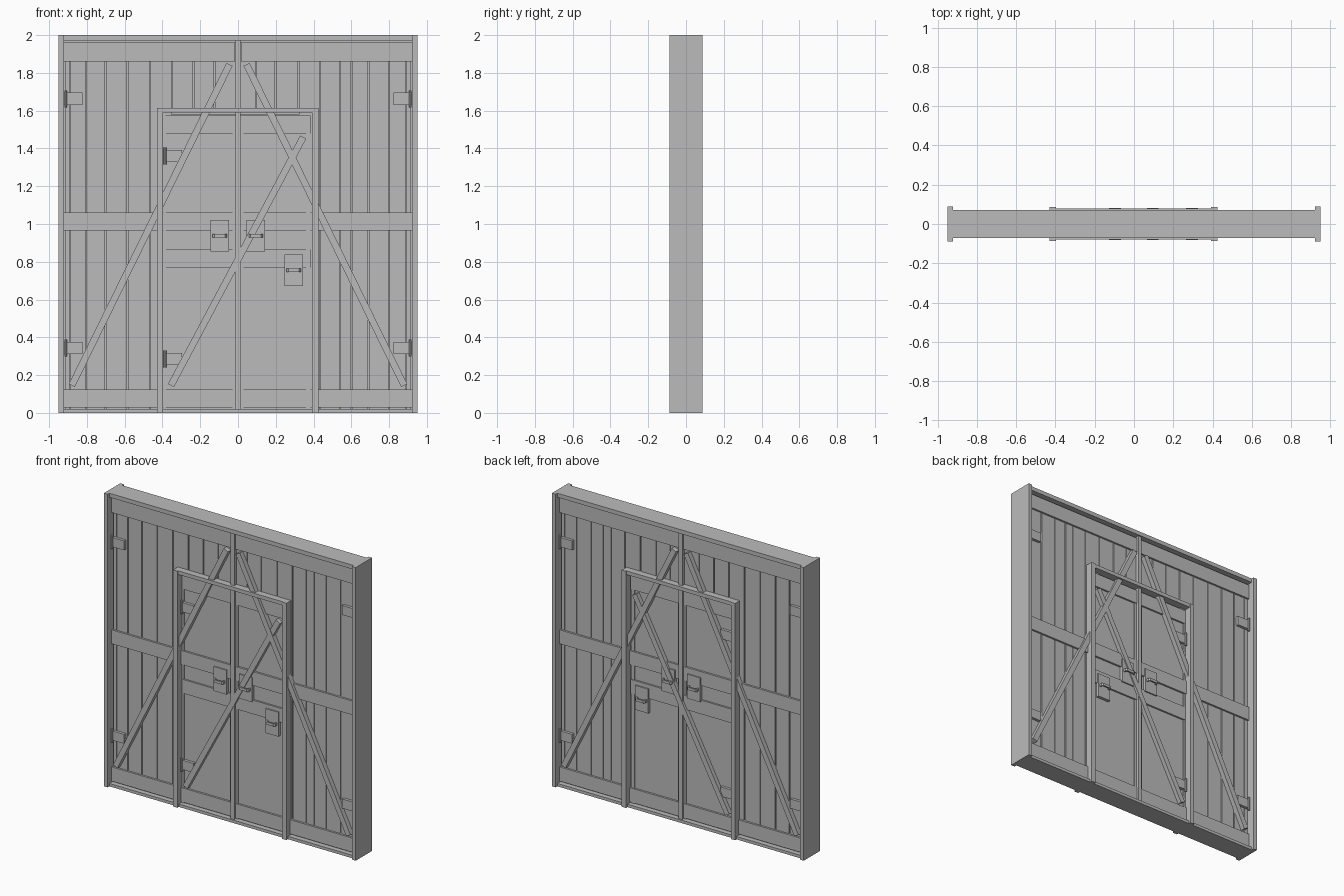
import bpy
import bmesh
import math
from mathutils import Matrix

cube = bpy.data.objects.get("Cube")
if cube:
    bpy.data.objects.remove(cube, do_unlink=True)

GREY = (0.5, 0.5, 0.5, 1)
grey = bpy.data.materials.new("plain_grey")
grey.use_nodes = True
grey.diffuse_color = GREY
grey.node_tree.nodes["Principled BSDF"].inputs["Base Color"].default_value = GREY


def finish(name, bm):
    bmesh.ops.recalc_face_normals(bm, faces=bm.faces)
    mesh = bpy.data.meshes.new(name)
    bm.to_mesh(mesh)
    bm.free()
    mesh.materials.append(grey)
    ob = bpy.data.objects.new(name, mesh)
    bpy.context.collection.objects.link(ob)
    return ob


def box(name, x0, x1, z0, z1, depth):
    """Box running through the gate, reaching depth on front and back."""
    bm = bmesh.new()
    size = Matrix.Diagonal((x1 - x0, 2 * depth, z1 - z0, 1))
    place = Matrix.Translation(((x0 + x1) / 2, 0, (z0 + z1) / 2))
    bmesh.ops.create_cube(bm, size=1, matrix=place @ size)
    return finish(name, bm)


def brace(name, x0, z0, x1, z1, width=0.036, depth=0.067):
    """Slanted bar between two points, showing on both faces."""
    bm = bmesh.new()
    dx, dz = x1 - x0, z1 - z0
    place = Matrix.Translation(((x0 + x1) / 2, 0, (z0 + z1) / 2))
    turn = Matrix.Rotation(math.atan2(dx, dz), 4, "Y")
    size = Matrix.Diagonal((width, 2 * depth, math.hypot(dx, dz), 1))
    bmesh.ops.create_cube(bm, size=1, matrix=place @ turn @ size)
    return finish(name, bm)


def pull(name, x, z, side):
    """Strap handle, a bent profile extruded upward."""
    outer = [(-.038, .05), (-.038, .072), (-.028, .082), (.028, .082), (.038, .072), (.038, .05)]
    inner = [(.028, .05), (.028, .068), (.022, .072), (-.022, .072), (-.028, .068), (-.028, .05)]
    bm = bmesh.new()
    ring = [bm.verts.new((x + px, side * py, z - 0.009)) for px, py in outer + inner]
    face = bm.faces.new(ring)
    top = bmesh.ops.extrude_face_region(bm, geom=[face])["geom"]
    moved = [v for v in top if isinstance(v, bmesh.types.BMVert)]
    bmesh.ops.translate(bm, verts=moved, vec=(0, 0, 0.018))
    return finish(name, bm)


def hinge(name, x, z, side):
    """Leaf plate with a round pin, opening toward the given side."""
    a, b = sorted((x, x + side * 0.098))
    box(name + "_leaf", a, b, z - 0.032, z + 0.032, 0.054)
    for y in (-0.054, 0.054):
        bm = bmesh.new()
        bmesh.ops.create_cone(bm, cap_ends=True, segments=10, radius1=0.008, radius2=0.008,
                              depth=0.09, matrix=Matrix.Translation((x + side * 0.008, y, z)))
        finish(name + "_pin", bm)


# Outer frame
for side, label in ((-1, "right"), (1, "left")):
    a, b = sorted((side * 0.922, side * 0.95))
    box(label + "_outer_post", a, b, 0, 2, 0.088)
box("lintel", -0.922, 0.922, 1.972, 2, 0.07)
box("sill", -0.922, 0.922, 0, 0.02, 0.07)

# Solid core behind the plank joints
box("core", -0.922, 0.922, 0.01, 1.98, 0.025)

# Planks on both leaves, stopping at the small door
seams = [-0.92, -0.89, -0.805, -0.70, -0.585, -0.465, -0.35, -0.235, -0.125, 0,
         0.095, 0.20, 0.32, 0.435, 0.54, 0.60, 0.69, 0.80, 0.89, 0.92]
for x0, x1 in zip(seams, seams[1:]):
    low = 1.6 if max(abs(x0), abs(x1)) < 0.42 else 0.02
    box("plank", x0 + 0.003, x1 - 0.003, low, 1.96, 0.035)

# Rails of the big leaves
for side in (-1, 1):
    a, b = sorted((side * 0.015, side * 0.92))
    box("top_rail", a, b, 1.86, 1.96, 0.048)
    box("middle_rail", a, b, 0.965, 1.06, 0.048)
    box("bottom_rail", a, b, 0.028, 0.125, 0.048)

# Small door frame
box("small_door_right_post", -0.43, -0.398, 0, 1.615, 0.086)
box("small_door_left_post", 0.393, 0.425, 0, 1.615, 0.086)
box("small_door_lintel", -0.398, 0.393, 1.59, 1.615, 0.08)

# Small door panel, stiles and rails
box("small_door_panel", -0.398, 0.393, 0.012, 1.58, 0.035)
for x0, x1 in ((-0.395, -0.38), (-0.03, 0.03), (0.36, 0.385)):
    box("small_door_stile", x0, x1, 0.02, 1.575, 0.042)
box("small_door_top_rail", -0.385, 0.385, 1.48, 1.575, 0.047)
box("small_door_lock_rail", -0.385, 0.385, 0.77, 0.865, 0.047)

# Meeting bar and diagonal braces
box("centre_bar", -0.014, 0.014, 0.01, 1.972, 0.06)
brace("right_brace", -0.88, 0.145, -0.045, 1.845)
brace("left_brace", 0.88, 0.145, 0.045, 1.845)
brace("small_door_brace", -0.355, 0.145, 0.345, 1.46, depth=0.064)

# Hinges
for z in (0.343, 1.663):
    hinge("right_hinge", -0.92, z, 1)
    hinge("left_hinge", 0.92, z, -1)
for z in (0.285, 1.36):
    hinge("small_door_hinge", -0.395, z, 1)

# Handle plates and pulls on both faces
for x, z in ((-0.097, 0.937), (0.095, 0.937), (0.295, 0.755)):
    box("handle_plate", x - 0.049, x + 0.049, z - 0.083, z + 0.083, 0.056)
    for side in (-1, 1):
        pull("handle_pull", x, z, side)
